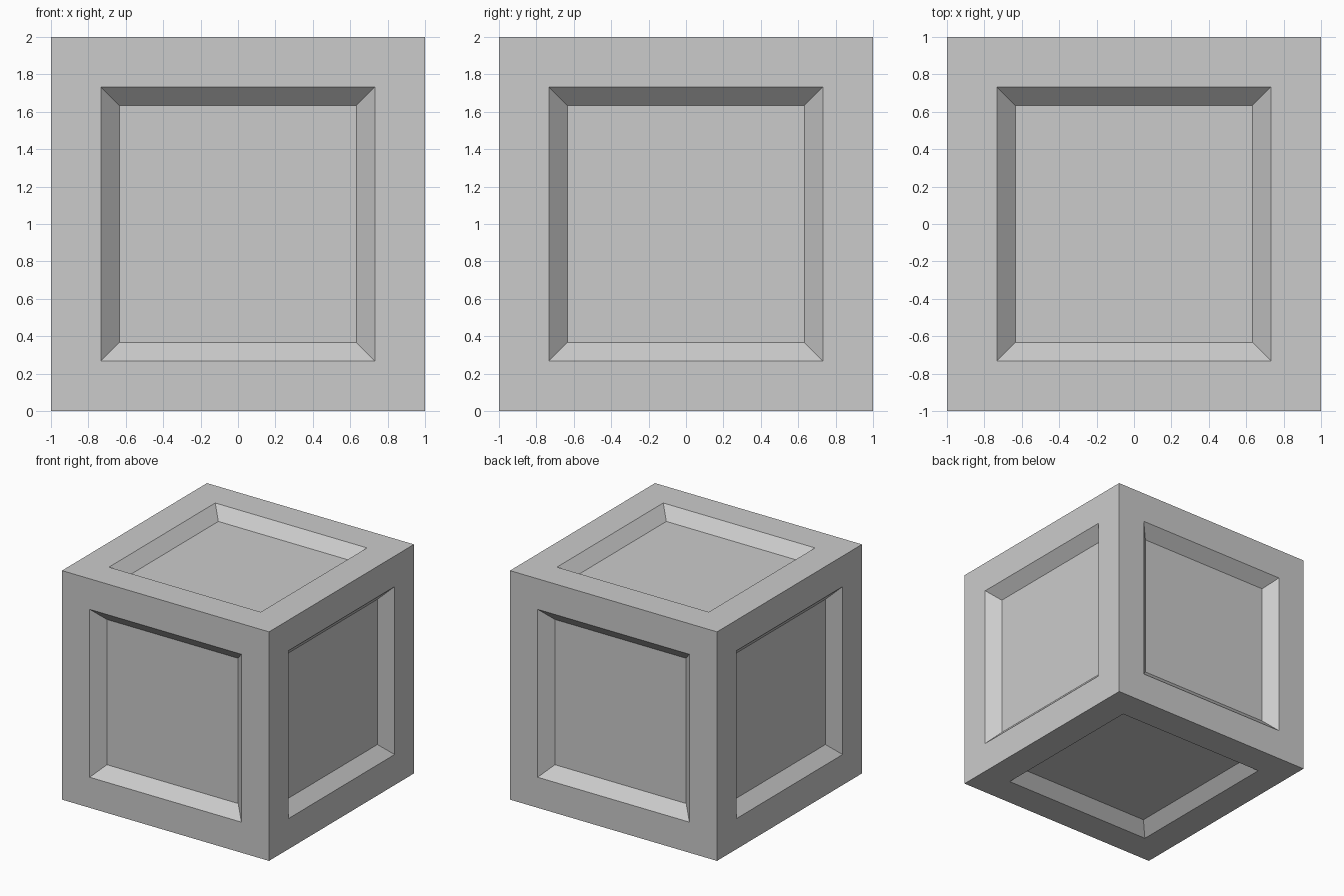
import bpy, bmesh
from mathutils import Matrix

if "Cube" in bpy.data.objects:
    bpy.data.objects.remove(bpy.data.objects["Cube"])

bm = bmesh.new()
bmesh.ops.create_cube(bm, size=2, matrix=Matrix.Translation((0, 0, 1)))
panels = bm.faces[:]

# flat frame border on all six sides
bmesh.ops.inset_individual(bm, faces=panels, thickness=0.267, use_even_offset=True)
# sloped walls down to the recessed panels
bmesh.ops.inset_individual(bm, faces=panels, thickness=0.099, use_even_offset=True)
for f in panels:
    bmesh.ops.translate(bm, verts=f.verts[:], vec=f.normal * -0.097)

mesh = bpy.data.meshes.new("crate")
bm.to_mesh(mesh)
bm.free()
crate = bpy.data.objects.new("crate", mesh)
bpy.context.collection.objects.link(crate)
